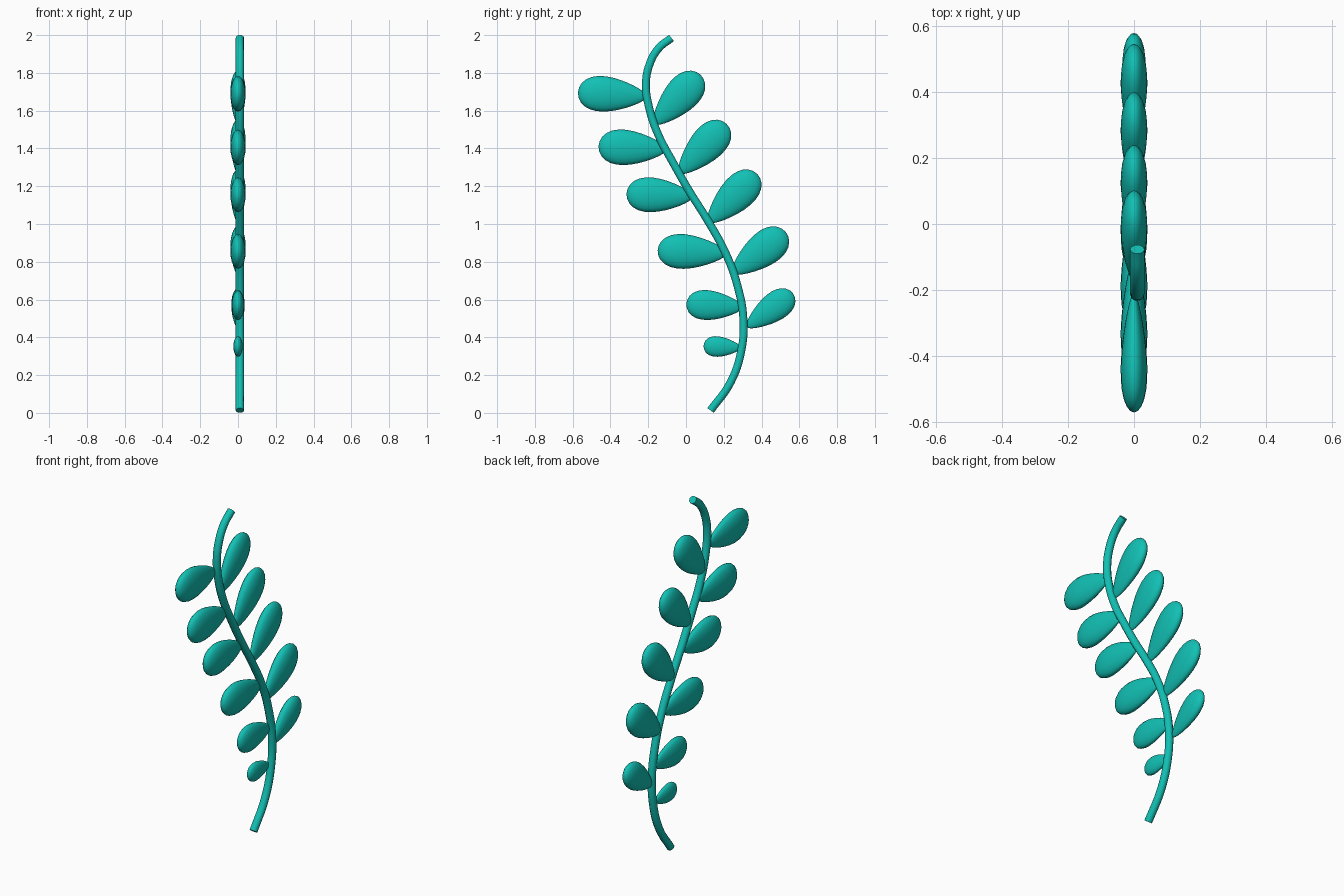
import bpy
import bmesh
from mathutils import Matrix, Vector

cube = bpy.data.objects.get("Cube")
if cube:
    bpy.data.objects.remove(cube, do_unlink=True)

teal = bpy.data.materials.new("teal")
teal.use_nodes = True
colour = (0.006, 0.53, 0.46, 1)
teal.diffuse_color = colour
teal.node_tree.nodes["Principled BSDF"].inputs["Base Color"].default_value = colour


def finish(obj):
    bpy.ops.object.select_all(action="DESELECT")
    obj.select_set(True)
    bpy.context.view_layer.objects.active = obj
    if obj.type == "CURVE":
        bpy.ops.object.convert(target="MESH")
    bpy.ops.object.shade_smooth_by_angle(angle=0.9)


def stem(points, radius, x):
    """Round tube along an S-shaped path in the YZ plane."""
    curve = bpy.data.curves.new("stem", "CURVE")
    curve.dimensions = "3D"
    curve.bevel_depth = radius
    curve.bevel_resolution = 3
    curve.use_fill_caps = True
    curve.resolution_u = 6
    spline = curve.splines.new("BEZIER")
    spline.bezier_points.add(len(points) - 1)
    for bp, (y, z) in zip(spline.bezier_points, points):
        bp.co = (x, y, z)
        bp.handle_left_type = bp.handle_right_type = "AUTO"
    curve.materials.append(teal)
    obj = bpy.data.objects.new("stem", curve)
    bpy.context.collection.objects.link(obj)
    finish(obj)


def leaf(name, base, tip, width, thickness):
    """Flattened egg, narrow at the base, lying in the YZ plane."""
    base, tip = Vector((0, *base)), Vector((0, *tip))
    axis = tip - base
    side = Vector((1, 0, 0)).cross(axis.normalized())
    bm = bmesh.new()
    bmesh.ops.create_uvsphere(bm, u_segments=20, v_segments=14, radius=1)
    for v in bm.verts:
        t = (v.co.z + 1) / 2
        swell = 0.57 + 0.72 * t
        v.co = (base + axis * t + side * (v.co.y * swell * width)
                + Vector((v.co.x * swell * thickness, 0, 0)))
    bmesh.ops.recalc_face_normals(bm, faces=bm.faces)
    mesh = bpy.data.meshes.new(name)
    bm.to_mesh(mesh)
    bm.free()
    mesh.materials.append(teal)
    obj = bpy.data.objects.new(name, mesh)
    bpy.context.collection.objects.link(obj)
    finish(obj)


stem([(0.13, 0.013), (0.235, 0.16), (0.292, 0.325), (0.304, 0.495),
      (0.272, 0.675), (0.21, 0.845), (0.114, 1.02), (0.02, 1.17),
      (-0.066, 1.32), (-0.15, 1.48), (-0.195, 1.615), (-0.212, 1.74),
      (-0.193, 1.845), (-0.145, 1.93), (-0.077, 1.985)], 0.022, 0.01)

# Front leaves, top to bottom: base, tip, half width, half thickness
front = [((-0.21, 1.675), (-0.572, 1.697), 0.095, 0.041),
         ((-0.105, 1.395), (-0.463, 1.412), 0.095, 0.041),
         ((0.035, 1.145), (-0.315, 1.16), 0.093, 0.041),
         ((0.215, 0.845), (-0.15, 0.86), 0.093, 0.041),
         ((0.3, 0.56), (0.002, 0.577), 0.08, 0.034),
         ((0.29, 0.345), (0.093, 0.355), 0.055, 0.025)]

# Back leaves, top to bottom
back = [((-0.168, 1.53), (0.077, 1.79), 0.093, 0.041),
        ((-0.035, 1.27), (0.215, 1.53), 0.093, 0.041),
        ((0.118, 1.01), (0.377, 1.265), 0.093, 0.041),
        ((0.245, 0.74), (0.53, 0.955), 0.093, 0.041),
        ((0.322, 0.455), (0.567, 0.632), 0.077, 0.036)]

for label, leaves in (("front", front), ("back", back)):
    for i, spec in enumerate(leaves, 1):
        leaf(f"{label}_leaf_{i}", *spec)
